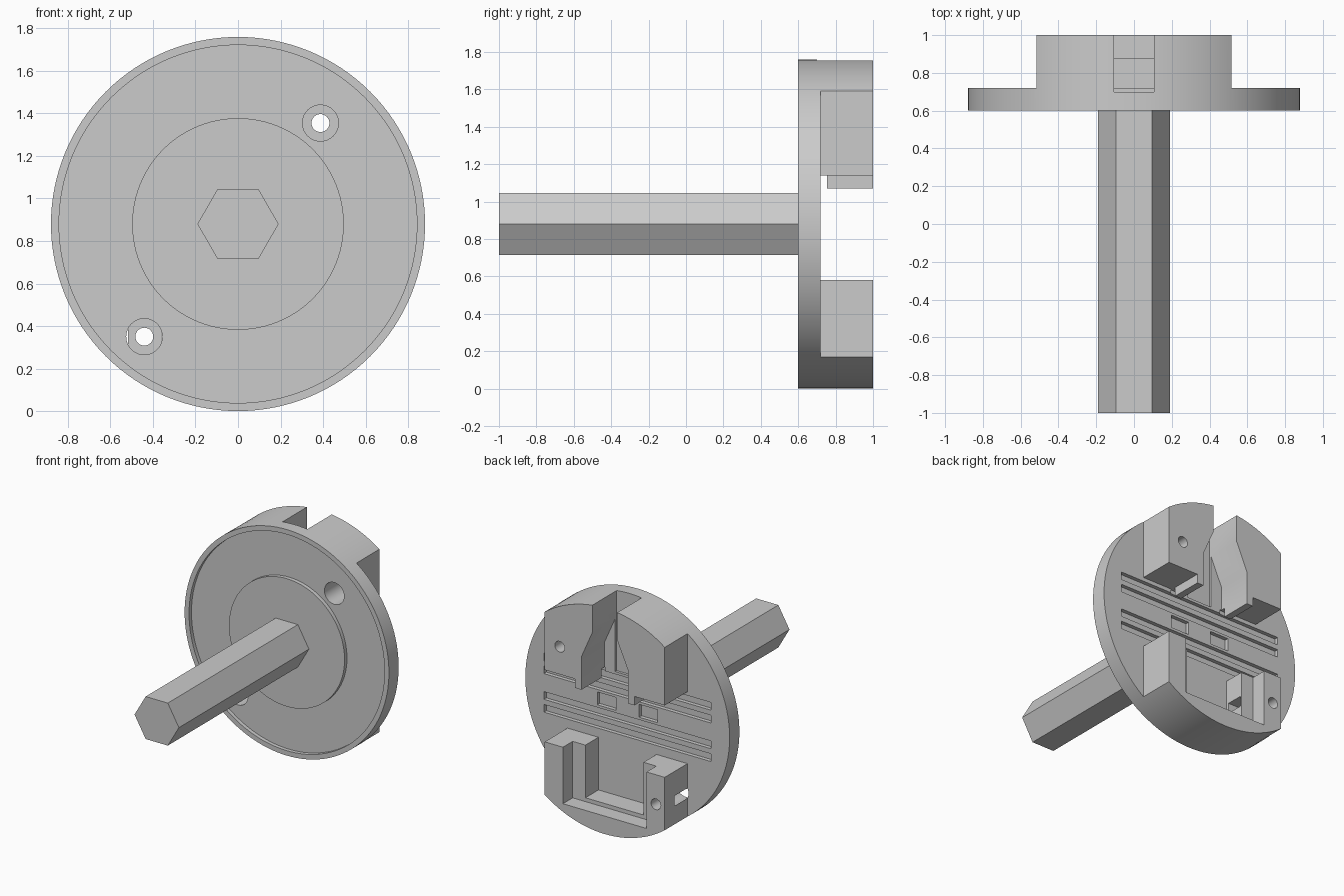
import bpy, bmesh, math

if "Cube" in bpy.data.objects:
    bpy.data.objects.remove(bpy.data.objects["Cube"], do_unlink=True)

grey = bpy.data.materials.new("plain grey")
grey.use_nodes = True
grey.diffuse_color = (0.6, 0.6, 0.6, 1)
grey.node_tree.nodes["Principled BSDF"].inputs["Base Color"].default_value = (0.6, 0.6, 0.6, 1)

MID = 0.88       # height of the axis
BACK = 1.1       # cutters run past the back face


def prism(name, pts, y0, y1):
    """Extrude an x-z outline from y0 to y1."""
    bm = bmesh.new()
    face = bm.faces.new([bm.verts.new((x, y0, z)) for x, z in pts])
    out = bmesh.ops.extrude_face_region(bm, geom=[face])
    moved = [v for v in out["geom"] if isinstance(v, bmesh.types.BMVert)]
    bmesh.ops.translate(bm, verts=moved, vec=(0, y1 - y0, 0))
    bmesh.ops.recalc_face_normals(bm, faces=bm.faces)
    mesh = bpy.data.meshes.new(name)
    bm.to_mesh(mesh)
    bm.free()
    obj = bpy.data.objects.new(name, mesh)
    bpy.context.collection.objects.link(obj)
    mesh.materials.append(grey)
    return obj


def ring(x, z, r, n):
    return [(x + r * math.cos(2 * math.pi * i / n), z + r * math.sin(2 * math.pi * i / n))
            for i in range(n)]


def rect(x0, x1, z0, z1):
    return [(x0, z0), (x1, z0), (x1, z1), (x0, z1)]


def select(obj):
    bpy.ops.object.select_all(action="DESELECT")
    obj.select_set(True)
    bpy.context.view_layer.objects.active = obj


def cut(body, pts, y0, y1=BACK):
    cutter = prism("cutter", pts, y0, y1)
    cutter.hide_render = True
    mod = body.modifiers.new("cut", "BOOLEAN")
    mod.operation = "DIFFERENCE"
    mod.solver = "EXACT"
    mod.object = cutter
    select(body)
    bpy.ops.object.modifier_apply(modifier=mod.name)
    bpy.data.objects.remove(cutter, do_unlink=True)


# Round body, later cut down to a plate with raised blocks behind it
body = prism("mounting_plate", ring(0, MID, MID, 128), 0.6, 1.0)

# Trim both sides of the blocks
for s in (-1, 1):
    cut(body, rect(*sorted((s * 0.517, s * 1.0)), -0.2, 2.0), 0.72)

# Open middle band with the flared upper slot and two small tabs
half = [(0.6, 0.58), (0.6, 1.14), (0.255, 1.14), (0.255, 1.07), (0.2, 1.07),
        (0.2, 1.33), (0.107, 1.54), (0.107, 1.9)]
cut(body, half + [(-x, z) for x, z in reversed(half)], 0.72)
cut(body, rect(-0.107, 0.107, 1.13, 1.9), 0.70)
for s in (-1, 1):
    cut(body, rect(*sorted((s * 0.19, s * 0.265)), 1.05, 1.14), 0.71, 0.755)

# Stepped lower pocket above a bottom ledge
cut(body, rect(-0.25, 0.25, 0.17, 0.7), 0.72)
cut(body, rect(-0.36, 0.36, 0.14, 0.7), 0.88)

# Wire grooves and centre pockets in the back of the plate
for z in (0.68, 0.78, 0.98, 1.08):
    cut(body, rect(-0.72, 0.72, z - 0.03, z + 0.03), 0.69, 0.74)
for s in (-1, 1):
    cut(body, rect(*sorted((s * 0.1, s * 0.26)), 0.83, 0.93), 0.69, 0.74)

# Shallow front recess inside the rim
cut(body, ring(0, MID, 0.842, 128), 0.5, 0.63)

# Counterbored screw holes and the nut slot
for x, z in ((0.388, 1.355), (-0.441, 0.35)):
    cut(body, ring(x, z, 0.085, 32), 0.5, 0.88)
    cut(body, ring(x, z, 0.042, 32), 0.5)
cut(body, rect(-0.6, -0.2, 0.31, 0.39), 0.74, 0.87)

# Raised hub and hexagonal shaft
hub = prism("front_hub", ring(0, MID, 0.498, 96), 0.6, 0.64)
shaft = prism("hex_shaft", ring(0, MID, 0.191, 6), -1.0, 0.62)

for obj in (body, hub):
    select(obj)
    bpy.ops.object.shade_smooth_by_angle(angle=math.radians(25))
